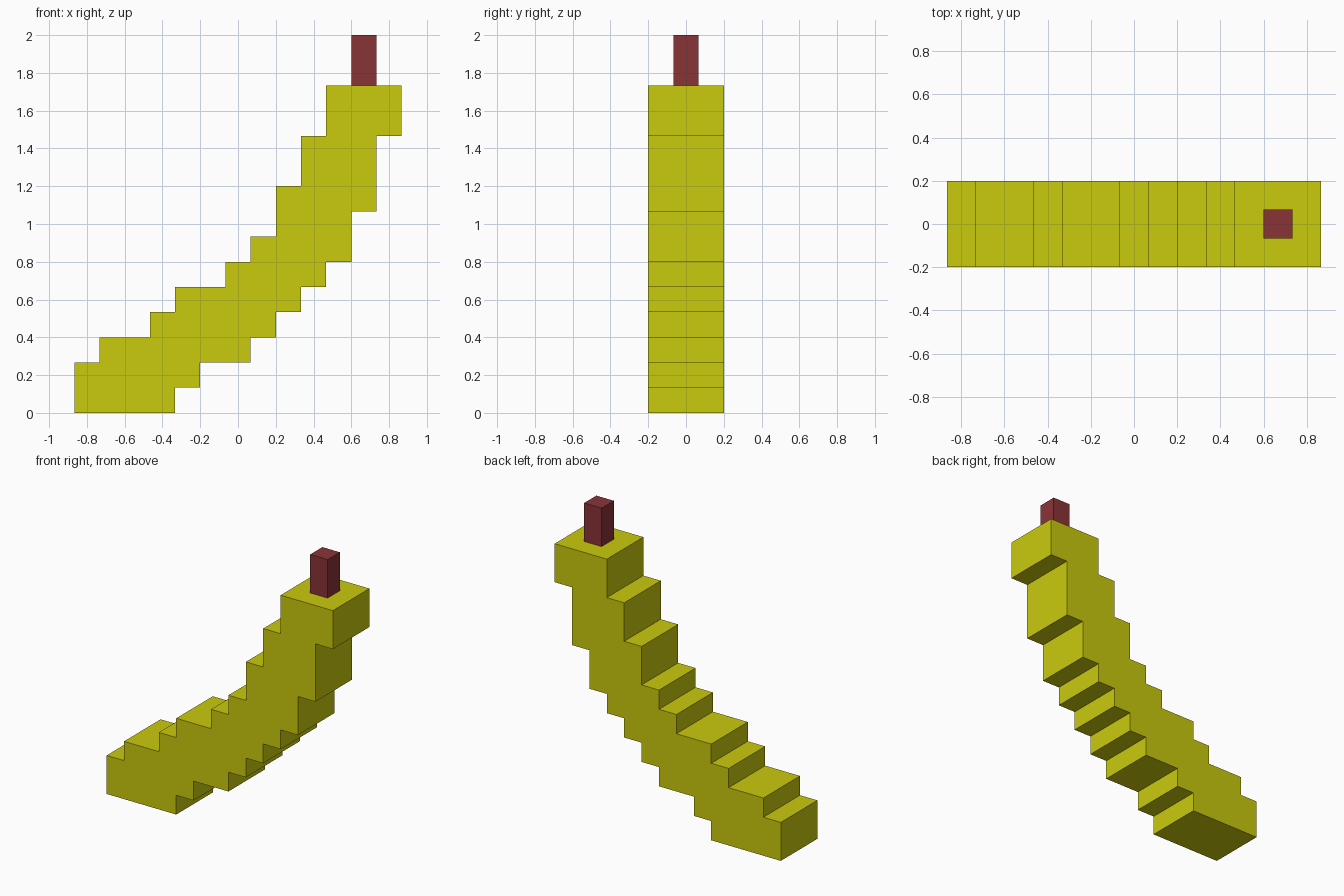
import bpy
import bmesh

if "Cube" in bpy.data.objects:
    bpy.data.objects.remove(bpy.data.objects["Cube"])

U = 2 / 15  # size of one block


def material(name, color):
    mat = bpy.data.materials.new(name)
    mat.diffuse_color = (*color, 1)
    mat.use_nodes = True
    mat.node_tree.nodes["Principled BSDF"].inputs["Base Color"].default_value = mat.diffuse_color
    return mat


def extruded(name, profile, depth, mat):
    """Extrude an x-z block profile along y, centred on y = 0."""
    bm = bmesh.new()
    verts = [bm.verts.new(((x - 6.5) * U, -depth / 2 * U, z * U)) for x, z in profile]
    face = bm.faces.new(verts)
    moved = bmesh.ops.extrude_face_region(bm, geom=[face])["geom"]
    bmesh.ops.translate(bm, vec=(0, depth * U, 0),
                        verts=[v for v in moved if isinstance(v, bmesh.types.BMVert)])
    bmesh.ops.recalc_face_normals(bm, faces=bm.faces[:])
    mesh = bpy.data.meshes.new(name)
    bm.to_mesh(mesh)
    bm.free()
    mesh.materials.append(mat)
    obj = bpy.data.objects.new(name, mesh)
    bpy.context.collection.objects.link(obj)
    return obj


def staircase(steps):
    """Turn (x, bottom, top) steps into stepped outline points."""
    return [p for x, z0, z1 in steps for p in ((x, z0), (x, z1))]


yellow = material("banana yellow", (0.59, 0.59, 0.004))
brown = material("stem red brown", (0.25, 0.034, 0.037))

# Curved fruit: stepped inner and outer edges, in blocks
outer = [(4, 0, 1), (5, 1, 2), (7, 2, 3), (8, 3, 4), (9, 4, 5),
         (10, 5, 6), (11, 6, 8), (12, 8, 11), (13, 11, 13)]
inner = [(0, 0, 2), (1, 2, 3), (3, 3, 4), (4, 4, 5), (6, 5, 6),
         (7, 6, 7), (8, 7, 9), (9, 9, 11), (10, 11, 13)]
extruded("banana_body", staircase(outer) + staircase(inner)[::-1], 3, yellow)

# Stem on top
extruded("stem", [(11, 13), (12, 13), (12, 15), (11, 15)], 1, brown)
